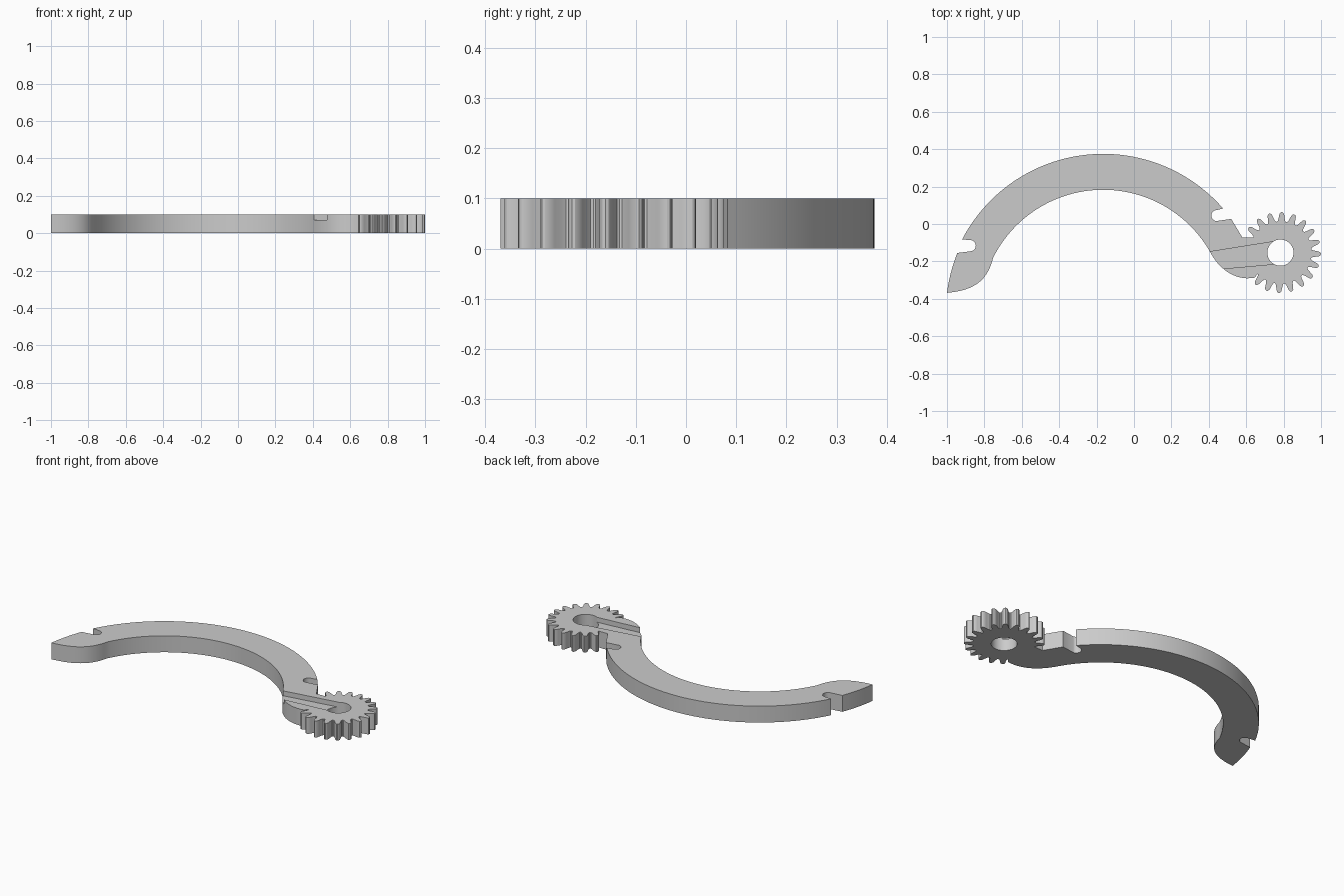
import bpy
import bmesh
from math import cos, sin, radians
from mathutils import Vector
from mathutils.geometry import interpolate_bezier

THICK = 0.1
GEAR = (0.783, -0.153)
ARC = (-0.165, -0.475)

default = bpy.data.objects.get("Cube")
if default:
    bpy.data.objects.remove(default, do_unlink=True)

grey = bpy.data.materials.new("plain grey")
grey.use_nodes = True
grey.diffuse_color = (0.6, 0.6, 0.6, 1)
grey.node_tree.nodes["Principled BSDF"].inputs["Base Color"].default_value = (0.6, 0.6, 0.6, 1)


def polar(center, radius, degrees):
    a = radians(degrees)
    return (center[0] + radius * cos(a), center[1] + radius * sin(a))


def arc(center, radius, start, end, steps):
    return [polar(center, radius, start + (end - start) * i / steps) for i in range(steps + 1)]


def bezier(a, b, c, d, steps=14):
    pts = interpolate_bezier(*[Vector((*p, 0)) for p in (a, b, c, d)], steps)
    return [(p.x, p.y) for p in pts]


def prism(name, outline, bottom, top):
    """Extrude a closed outline into a solid plate."""
    bm = bmesh.new()
    base = bm.faces.new([bm.verts.new((x, y, bottom)) for x, y in outline])
    ext = bmesh.ops.extrude_face_region(bm, geom=[base])
    moved = [v for v in ext["geom"] if isinstance(v, bmesh.types.BMVert)]
    bmesh.ops.translate(bm, verts=moved, vec=(0, 0, top - bottom))
    bmesh.ops.recalc_face_normals(bm, faces=bm.faces)
    mesh = bpy.data.meshes.new(name)
    bm.to_mesh(mesh)
    bm.free()
    mesh.materials.append(grey)
    obj = bpy.data.objects.new(name, mesh)
    bpy.context.collection.objects.link(obj)
    return obj


# Pointed foot and its slot
tip = (-1, -0.368)
outline = bezier(tip, (-0.99, -0.29), (-0.97, -0.22), (-0.945, -0.155))
outline += arc((-0.876, -0.116), 0.03, -90, 90, 12)
# Outer edge of the curved arm, then the second slot
outline += arc(ARC, 0.85, 152.5, 41, 64)
outline += arc((0.444, 0.045), 0.03, 90, 260, 12)
outline += [(0.52, 0.027), (0.58, -0.073)]
# Gear teeth, clockwise round the free side of the wheel
PITCH = 18
tooth = [(0.5, 0.166), (0.4, 0.168), (0.31, 0.178), (0.24, 0.195), (0.18, 0.208), (0.09, 0.215)]
tooth += [(0, 0.217)] + [(-f, r) for f, r in reversed(tooth[1:])]
for k in range(8, -8, -1):
    outline += [polar(GEAR, r, PITCH * (k + f) - 2) for f, r in tooth]
outline.append(polar(GEAR, 0.166, PITCH * -7.5 - 2))
# Underside of the arm and inner edge back to the foot
outline += bezier((0.645, -0.287), (0.55, -0.305), (0.46, -0.25), polar(ARC, 0.658, 29.5))
outline += arc(ARC, 0.658, 29.5, 153.4, 64)[1:]
outline += bezier(outline[-1], (-0.78, -0.29), (-0.84, -0.355), tip)[1:-1]

arm = prism("geared_arm", outline, 0, THICK)

# Axle hole and the shallow channel leading into it
hole = prism("hole_cutter", arc(GEAR, 0.07, 0, 352.5, 47), -0.1, 0.2)
groove = prism("groove_cutter",
               [(0.32, -0.162), (0.76, -0.092), (0.76, -0.2135), (0.32, -0.253)], 0.07, 0.2)

bpy.ops.object.select_all(action="DESELECT")
arm.select_set(True)
bpy.context.view_layer.objects.active = arm
for cutter in (groove, hole):
    cutter.hide_render = True
    mod = arm.modifiers.new(cutter.name, "BOOLEAN")
    mod.operation = "DIFFERENCE"
    mod.solver = "EXACT"
    mod.object = cutter
    bpy.ops.object.modifier_apply(modifier=mod.name)
    bpy.data.objects.remove(cutter, do_unlink=True)

bpy.ops.object.shade_smooth_by_angle(angle=radians(30))
